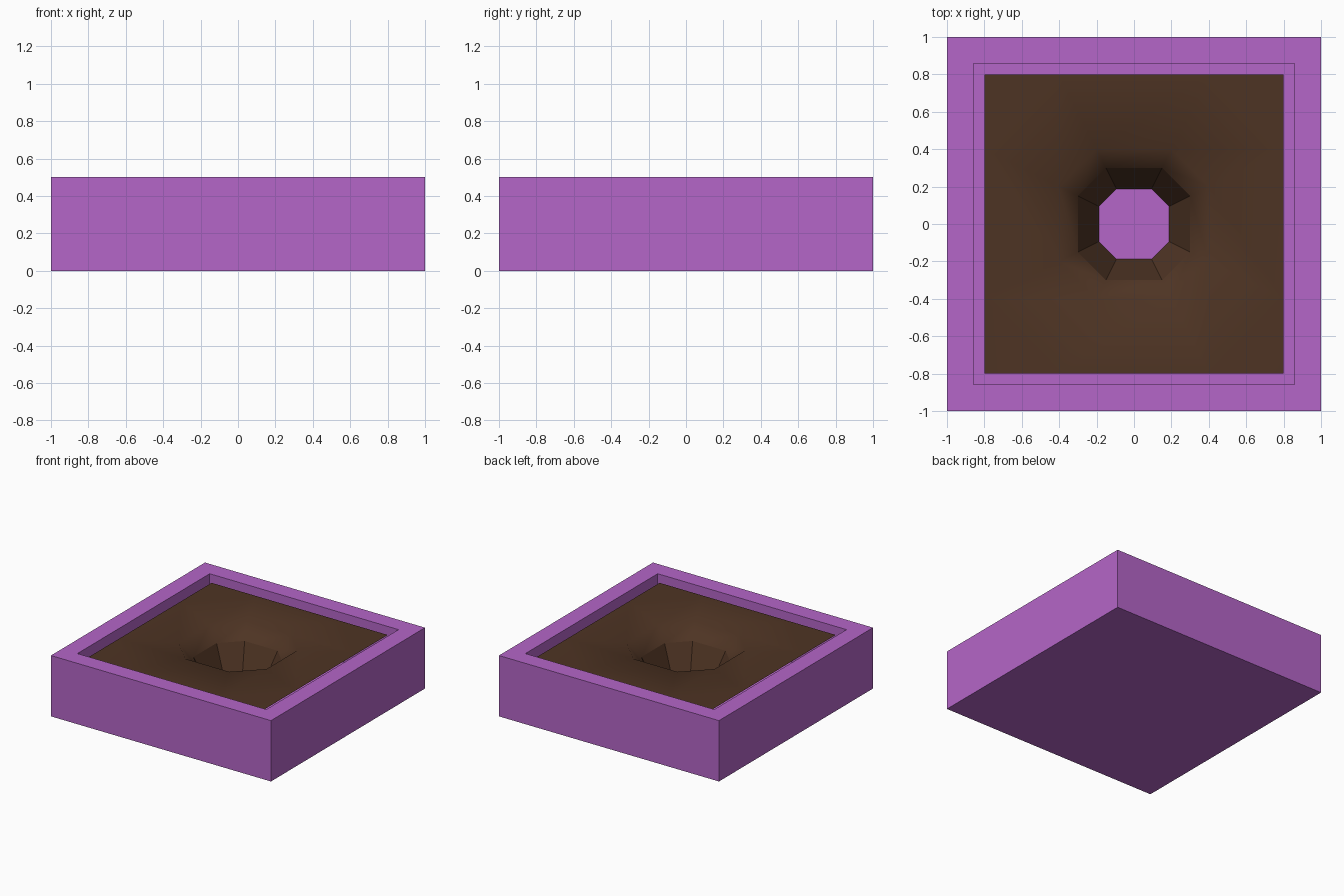
import bpy, bmesh

if "Cube" in bpy.data.objects:
    bpy.data.objects.remove(bpy.data.objects["Cube"])


def material(name, rgb):
    m = bpy.data.materials.new(name)
    m.diffuse_color = (*rgb, 1)
    m.use_nodes = True
    m.node_tree.nodes["Principled BSDF"].inputs["Base Color"].default_value = m.diffuse_color
    return m


def make_object(name, bm, mat):
    bmesh.ops.recalc_face_normals(bm, faces=bm.faces)
    me = bpy.data.meshes.new(name)
    bm.to_mesh(me)
    bm.free()
    me.materials.append(mat)
    ob = bpy.data.objects.new(name, me)
    bpy.context.collection.objects.link(ob)
    return ob


purple = material("purple", (0.46, 0.133, 0.58))
brown = material("soil brown", (0.076, 0.034, 0.017))

# Planter box: block with an inset top pushed down to the floor
FLOOR = 0.10
bm = bmesh.new()
bmesh.ops.create_cube(bm, size=1)
for v in bm.verts:
    v.co = (v.co.x * 2, v.co.y * 2, (v.co.z + 0.5) * 0.5)
top = max(bm.faces, key=lambda f: f.calc_center_median().z)
bmesh.ops.inset_region(bm, faces=[top], thickness=0.2)
inner = bmesh.ops.extrude_discrete_faces(bm, faces=[top])["faces"][0]
for v in inner.verts:
    v.co.z = FLOOR
make_object("planter_box", bm, purple)

# Soil: eight-sided rings from the box walls down into an open planting hole
SIGNS = [(1, -.5), (1, .5), (.5, 1), (-.5, 1), (-1, .5), (-1, -.5), (-.5, -1), (.5, -1)]
PROFILE = [(0.4, 0.458), (0.3, 0.35), (0.188, FLOOR)]
bm = bmesh.new()
rings = [[bm.verts.new((r * sx, r * sy, z)) for sx, sy in SIGNS] for r, z in PROFILE]
outer = [bm.verts.new((0.8 * sx, 0.8 * sy, 0.463)) for sx, sy in SIGNS]
rings.insert(0, outer)
for a, b in zip(rings, rings[1:]):
    for i in range(8):
        j = (i + 1) % 8
        bm.faces.new((a[i], a[j], b[j], b[i]))
# Fill the four corners of the bed
for i in (1, 3, 5, 7):
    a, b = outer[i], outer[(i + 1) % 8]
    x = 0.8 if a.co.x > 0 else -0.8
    y = 0.8 if a.co.y > 0 else -0.8
    bm.faces.new((b, a, bm.verts.new((x, y, 0.463))))
# Smooth bed, flat facets inside the hole
for f in bm.faces:
    f.smooth = min(v.co.z for v in f.verts) > 0.3
bmesh.ops.recalc_face_normals(bm, faces=bm.faces)
if sum(f.normal.z for f in bm.faces) < 0:
    bmesh.ops.reverse_faces(bm, faces=bm.faces)
make_object("soil", bm, brown)
